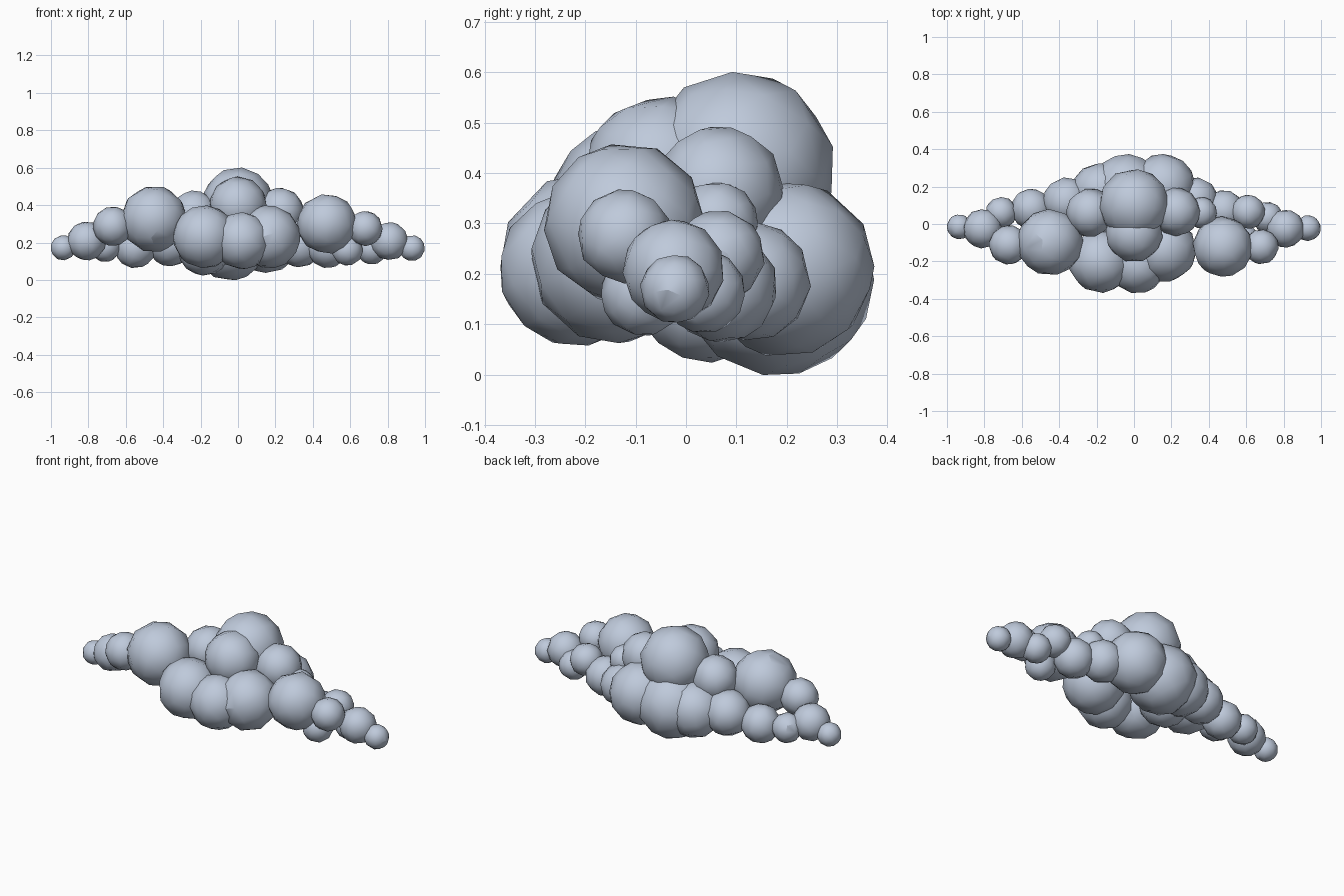
import bpy, math, random
from mathutils import Euler

random.seed(4)
mat = bpy.data.materials.new("pale blue grey")
mat.diffuse_color = (0.52, 0.59, 0.71, 1)

# puffs of the cloud: x, y, z, radius
groups = {
    "crown_puff": [(0, .105, .412, .187), (0, -.05, .398, .152),
                   (.225, .065, .365, .127), (-.235, .06, .35, .127),
                   (.36, .06, .30, .083)],
    "front_puff": [(-.18, -.2, .23, .167), (.165, -.14, .23, .167),
                   (.02, -.218, .21, .152), (-.45, -.098, .325, .175),
                   (.475, -.122, .30, .158), (-.67, -.112, .287, .104),
                   (.68, -.122, .275, .092), (.585, -.085, .16, .083)],
    "back_puff": [(-.71, .06, .18, .083), (-.55, .08, .17, .107),
                  (-.36, .12, .20, .127), (-.18, .17, .19, .155),
                  (-.04, .18, .19, .191), (.155, .20, .21, .172),
                  (.33, .13, .185, .117), (.48, .07, .175, .11),
                  (.61, .065, .235, .09), (.715, .035, .165, .082)],
    "tip_puff": [(-.935, -.015, .172, .066), (-.81, -.025, .208, .103),
                 (.93, -.022, .17, .068), (.81, -.025, .207, .1)],
    "base_puff": [(-.18, .04, .165, .14)],
}


def puff(name, x, y, z, r):
    rot = Euler([random.uniform(0, math.tau) for _ in range(3)])
    bpy.ops.mesh.primitive_ico_sphere_add(subdivisions=3, radius=r * 1.005,
                                          location=(x, y, z), rotation=rot)
    ob = bpy.context.object
    ob.name = name
    ob.data.materials.append(mat)
    # thin the sphere to large irregular facets, softly shaded
    dec = ob.modifiers.new("facets", 'DECIMATE')
    dec.ratio = 0.35
    bpy.ops.object.modifier_apply(modifier=dec.name)
    bpy.ops.object.shade_smooth_by_angle(angle=math.radians(30))


for name, items in groups.items():
    for p in items:
        puff(name, *p)
